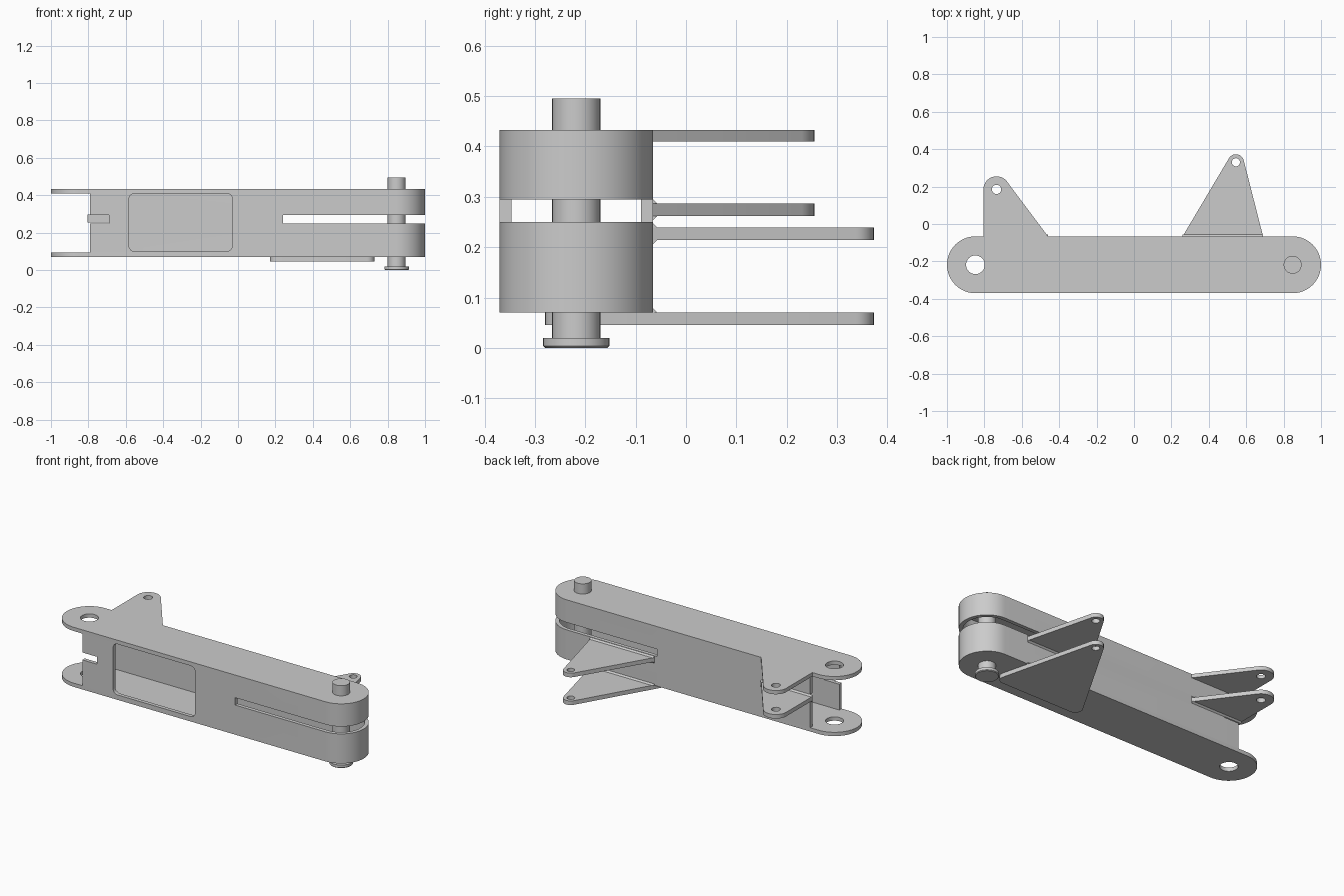
import bpy, bmesh, math
from mathutils import Vector, geometry

old = bpy.data.objects.get("Cube")
if old:
    bpy.data.objects.remove(old, do_unlink=True)

grey = bpy.data.materials.new("plain_grey_metal")
grey.use_nodes = True
GREY = (0.6, 0.6, 0.6, 1)
grey.diffuse_color = GREY
grey.node_tree.nodes["Principled BSDF"].inputs["Base Color"].default_value = GREY

# Main dimensions
YC, R, XC = -0.218, 0.152, 0.848
BACK = YC + R
WALL = 0.023
Z0, Z1 = 0.07, 0.433


def arc(cx, cy, r, a0=0, a1=360, n=24):
    """Points along an arc; a full circle leaves out the repeated end."""
    count = n if a1 - a0 == 360 else n + 1
    angles = [math.radians(a0 + (a1 - a0) * i / n) for i in range(count)]
    return [(cx + r * math.cos(a), cy + r * math.sin(a)) for a in angles]


def hull(points):
    """Convex outline, counter-clockwise."""
    loop = [points[i] for i in geometry.convex_hull_2d([Vector(p) for p in points])]
    mx = sum(p[0] for p in loop) / len(loop)
    my = sum(p[1] for p in loop) / len(loop)
    return sorted(loop, key=lambda p: math.atan2(p[1] - my, p[0] - mx))


def finish(name, bm):
    bmesh.ops.recalc_face_normals(bm, faces=bm.faces)
    mesh = bpy.data.meshes.new(name)
    bm.to_mesh(mesh)
    bm.free()
    mesh.materials.append(grey)
    ob = bpy.data.objects.new(name, mesh)
    bpy.context.collection.objects.link(ob)
    return ob


def plate(name, loops, z0, z1):
    """Outline plus holes, filled and extruded upwards."""
    bm = bmesh.new()
    for loop in loops:
        vs = [bm.verts.new((x, y, z0)) for x, y in loop]
        for a, b in zip(vs, vs[1:] + vs[:1]):
            bm.edges.new((a, b))
    bmesh.ops.triangle_fill(bm, edges=bm.edges[:], use_beauty=True)
    res = bmesh.ops.extrude_face_region(bm, geom=bm.faces[:])
    top = [g for g in res["geom"] if isinstance(g, bmesh.types.BMVert)]
    bmesh.ops.translate(bm, verts=top, vec=(0, 0, z1 - z0))
    return finish(name, bm)


def box(name, x0, x1, y0, y1, z0, z1):
    return plate(name, [[(x0, y0), (x1, y0), (x1, y1), (x0, y1)]], z0, z1)


def smooth(ob):
    bpy.ops.object.select_all(action="DESELECT")
    ob.select_set(True)
    bpy.context.view_layer.objects.active = ob
    bpy.ops.object.shade_smooth_by_angle(angle=math.radians(30))


parts = []

# Lug outlines: rounded tip over a straight base
left_tip, right_tip = (-0.735, 0.185), (0.545, 0.33)
left_base = [(-0.46, BACK), (-0.805, BACK)]
right_base = [(0.69, BACK), (0.26, BACK)]
left_lug = hull(arc(*left_tip, 0.07, n=36) + left_base)
right_lug = hull(arc(*right_tip, 0.043, n=36) + right_base)
left_eye = arc(*left_tip, 0.025)
right_eye = arc(*right_tip, 0.022)
pivot_hole = arc(-XC, YC, 0.05, n=32)

# Top plate carries the upper left lug in one piece
start = left_lug.index(left_base[0])
lug_path = left_lug[start:] + left_lug[:start]
right_end = arc(XC, YC, R, -90, 90)
left_end = arc(-XC, YC, R, 90, 270)
parts.append(plate("top_plate", [right_end + lug_path + left_end, pivot_hole, left_eye],
                   Z1 - WALL, Z1))
parts.append(plate("bottom_plate", [right_end + left_end, pivot_hole], Z0, Z0 + WALL))

# Side wall: a U in plan, open at the left end
inner = arc(XC, YC, R - WALL, -90, 90)
u_path = ([(-0.79, YC - R)] + right_end + [(-0.79, BACK), (-0.79, BACK - WALL)]
          + inner[::-1] + [(-0.79, YC - R + WALL)])
wall = plate("side_wall", [u_path], Z0 + WALL, Z1 - WALL)
parts.append(wall)

# Cutters: long slot, short notch and rounded front window
slot = box("slot_cutter", 0.24, 1.2, -0.5, 0.1, 0.25, 0.295)
notch = box("notch_cutter", -0.9, -0.69, -0.5, 0.1, 0.25, 0.295)
window_loop = hull([p for x in (-0.553, -0.06) for z in (0.13, 0.379)
                    for p in arc(x, z, 0.03)])
window = plate("window_cutter", [window_loop], 0, 0.1)
for v in window.data.vertices:
    x, y, z = v.co
    v.co = (x, YC - R - 0.05 + z, y)
window.data.flip_normals()
bpy.context.view_layer.objects.active = wall
for cutter in (slot, notch, window):
    cutter.hide_render = True
    mod = wall.modifiers.new("cut", "BOOLEAN")
    mod.operation, mod.solver, mod.object = "DIFFERENCE", "EXACT", cutter
    bpy.ops.object.modifier_apply(modifier=mod.name)
    bpy.data.objects.remove(cutter, do_unlink=True)

# Remaining lugs
parts.append(plate("left_lower_lug", [left_lug, left_eye], 0.262, 0.287))
parts.append(plate("right_upper_lug", [right_lug, right_eye], 0.214, 0.239))
foot = arc(0.69, -0.24, 0.04) + arc(0.21, -0.24, 0.04)
parts.append(plate("right_lower_lug",
                   [hull(arc(*right_tip, 0.043, n=36) + foot), right_eye], 0.045, Z0))


# Weld beads along the lug roots
def weld(name, base, z, dz):
    bm = bmesh.new()
    ends = [[bm.verts.new((x, BACK + dy, z + h)) for dy, h in ((0, 0), (0.009, 0), (0, dz))]
            for x in (base[1][0], base[0][0])]
    a, b = ends
    bm.faces.new(a)
    bm.faces.new(b)
    for i in range(3):
        j = (i + 1) % 3
        bm.faces.new((a[i], a[j], b[j], b[i]))
    parts.append(finish(name, bm))


weld("left_lug_top_weld", left_base, 0.287, 0.009)
weld("left_lug_bottom_weld", left_base, 0.262, -0.009)
weld("right_lug_top_weld", right_base, 0.239, 0.009)
weld("right_lug_bottom_weld", right_base, 0.214, -0.009)
weld("right_lower_lug_weld", right_base, Z0, 0.009)

# Hinge pin with a chamfered head at the bottom
bm = bmesh.new()
profile = [(0, 0), (0.062, 0), (0.066, 0.004), (0.066, 0.02),
           (0.048, 0.02), (0.048, 0.495), (0, 0.495)]
vs = [bm.verts.new((XC + r, YC, z)) for r, z in profile]
es = [bm.edges.new(pair) for pair in zip(vs, vs[1:])]
bmesh.ops.spin(bm, geom=vs + es, cent=(XC, YC, 0), axis=(0, 0, 1),
               angle=math.tau, steps=32)
bmesh.ops.remove_doubles(bm, verts=bm.verts, dist=0.0001)
parts.append(finish("hinge_pin", bm))

for ob in parts:
    smooth(ob)
